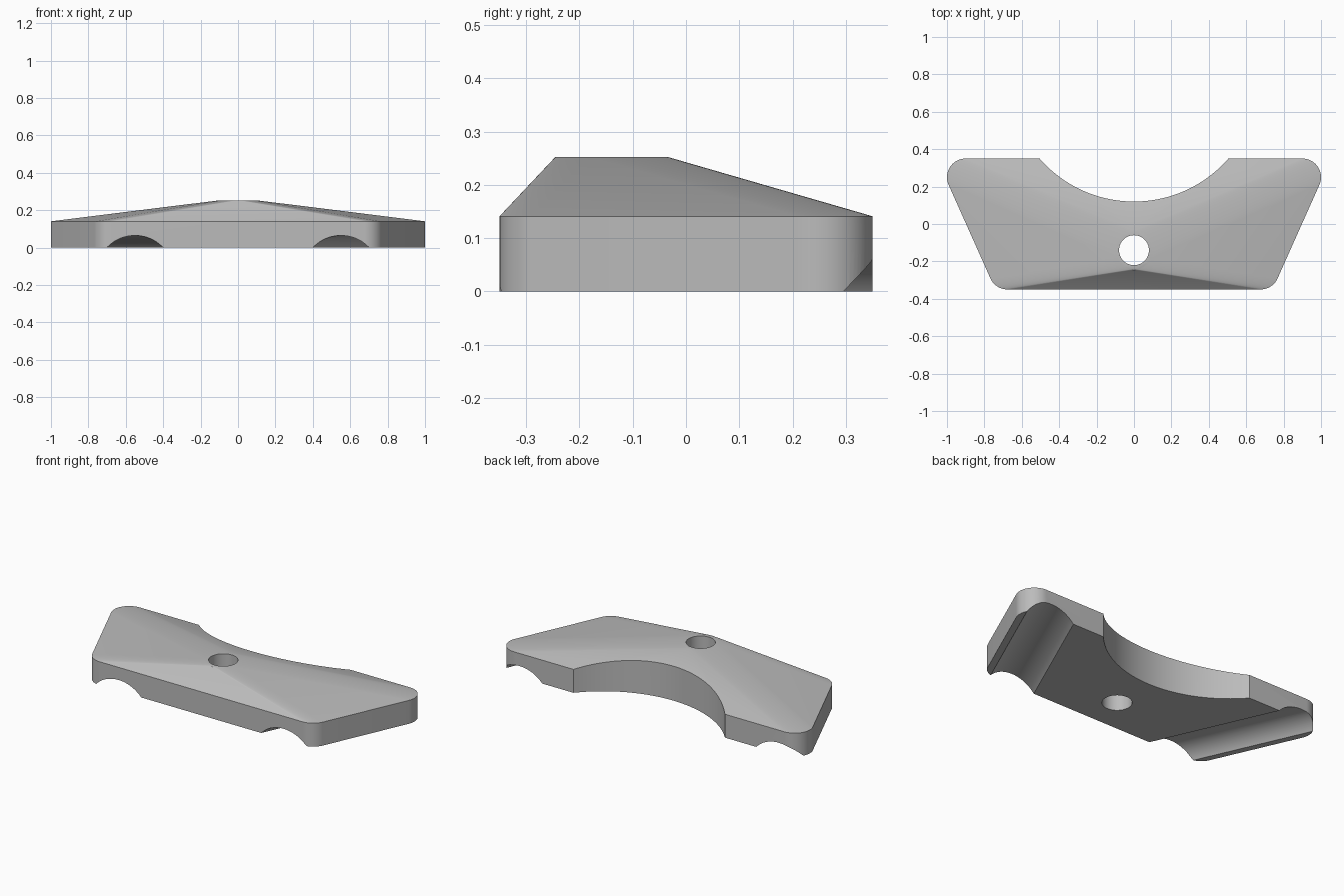
import bpy, bmesh, math
from mathutils import Matrix, Vector

cube = bpy.data.objects.get("Cube")
if cube:
    bpy.data.objects.remove(cube, do_unlink=True)

DEPTH = 0.35          # half depth
EDGE_Z, TOP_Z = 0.141, 0.2525
CORNER = 0.1
SLANT = math.radians(24.1)   # lean of the side walls and grooves
HOLE_Y = -0.14

grey = bpy.data.materials.new("plain grey")
grey.use_nodes = True
colour = (0.5, 0.5, 0.5, 1)
grey.diffuse_color = colour
grey.node_tree.nodes["Principled BSDF"].inputs["Base Color"].default_value = colour


def arc(cx, cy, r, start, end, steps):
    """Points on an arc from start to end, in radians."""
    return [(cx + r * math.cos(start + (end - start) * i / steps),
             cy + r * math.sin(start + (end - start) * i / steps)) for i in range(steps + 1)]


def make_object(name, bm):
    mesh = bpy.data.meshes.new(name)
    bm.to_mesh(mesh)
    bm.free()
    obj = bpy.data.objects.new(name, mesh)
    bpy.context.collection.objects.link(obj)
    mesh.materials.append(grey)
    return obj


def cylinder(name, radius, length, matrix, segments):
    bm = bmesh.new()
    bmesh.ops.create_cone(bm, cap_ends=True, segments=segments, radius1=radius,
                          radius2=radius, depth=length, matrix=matrix)
    return make_object(name, bm)


# Rounded trapezoid outline, mirrored left to right
back_x = 1 - CORNER
inner_y = DEPTH - CORNER
front_x = back_x - 2 * inner_y * math.tan(SLANT)
half = arc(front_x, -inner_y, CORNER, -math.pi / 2, -SLANT, 14)
half += arc(back_x, inner_y, CORNER, -SLANT, math.pi / 2, 20)
outline = half + [(-x, y) for x, y in half]

# Body: walls up to the edge, then sloping to a small round flat on top
bm = bmesh.new()
for x, y in outline:
    bm.verts.new((x, y, 0))
    bm.verts.new((x, y, EDGE_Z))
for x, y in arc(0, HOLE_Y, 0.105, 0, math.tau, 64)[:-1]:
    bm.verts.new((x, y, TOP_Z))
bmesh.ops.convex_hull(bm, input=bm.verts[:])
bmesh.ops.dissolve_limit(bm, angle_limit=0.002, verts=bm.verts[:], edges=bm.edges[:])
bmesh.ops.recalc_face_normals(bm, faces=bm.faces[:])
body = make_object("bracket_body", bm)

# Cutters: bolt hole, curved back notch and two slanted underside grooves
cutters = [
    cylinder("bolt_hole_cutter", 0.08, 1, Matrix.Translation((0, HOLE_Y, 0)), 64),
    cylinder("back_notch_cutter", 0.669, 1, Matrix.Translation((0, 0.789, 0)), 160),
]
for side, name in ((1, "left"), (-1, "right")):
    axis = Vector((side * math.sin(SLANT), math.cos(SLANT), 0))
    centre = Vector((side * (0.55 + DEPTH * math.tan(SLANT)), 0, -0.112))
    turn = axis.to_track_quat('Z', 'Y').to_matrix().to_4x4()
    cutters.append(cylinder(name + "_groove_cutter", 0.177, 3,
                            Matrix.Translation(centre) @ turn, 96))

bpy.ops.object.select_all(action='DESELECT')
bpy.context.view_layer.objects.active = body
body.select_set(True)
for cutter in cutters:
    cutter.hide_render = True
    mod = body.modifiers.new(cutter.name, 'BOOLEAN')
    mod.operation = 'DIFFERENCE'
    mod.solver = 'EXACT'
    mod.object = cutter
    bpy.ops.object.modifier_apply(modifier=mod.name)
    bpy.data.objects.remove(cutter, do_unlink=True)

bpy.ops.object.shade_smooth_by_angle(angle=math.radians(25))
